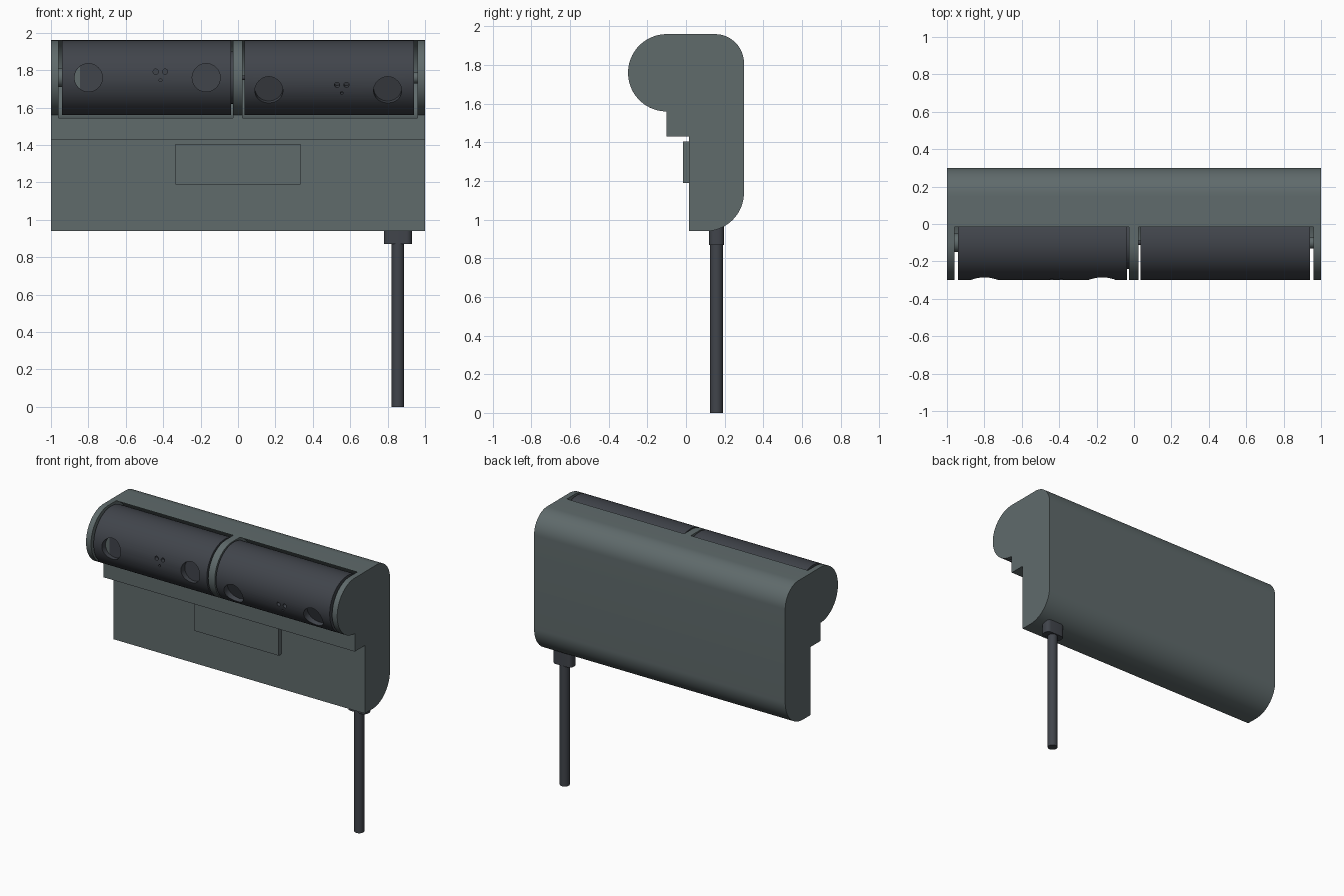
import bpy, bmesh
from math import sin, cos, pi, radians
from mathutils import Vector, Matrix

if "Cube" in bpy.data.objects:
    bpy.data.objects.remove(bpy.data.objects["Cube"], do_unlink=True)

AXIS_Y, AXIS_Z, R = -0.10, 1.76, 0.20   # shared axis of the two barrels


def material(name, rgb):
    m = bpy.data.materials.new(name)
    m.use_nodes = True
    m.diffuse_color = (*rgb, 1)
    m.node_tree.nodes["Principled BSDF"].inputs["Base Color"].default_value = (*rgb, 1)
    return m


GREY = material("slate grey", (0.115, 0.145, 0.148))
DARK = material("charcoal", (0.052, 0.058, 0.070))


def finish(bm, name, mat, smooth=True):
    bmesh.ops.recalc_face_normals(bm, faces=bm.faces)
    me = bpy.data.meshes.new(name)
    bm.to_mesh(me)
    bm.free()
    ob = bpy.data.objects.new(name, me)
    bpy.context.collection.objects.link(ob)
    me.materials.append(mat)
    if smooth:
        shade(ob)
    return ob


def shade(ob):
    bpy.ops.object.select_all(action='DESELECT')
    ob.select_set(True)
    bpy.context.view_layer.objects.active = ob
    bpy.ops.object.shade_smooth_by_angle(angle=radians(30))


def rod(name, a, b, radius, mat, sides=64):
    """Cylinder running from point a to point b."""
    a, b = Vector(a), Vector(b)
    d = b - a
    bm = bmesh.new()
    turn = Vector((0, 0, 1)).rotation_difference(d).to_matrix().to_4x4()
    bmesh.ops.create_cone(bm, cap_ends=True, segments=sides, radius1=radius, radius2=radius,
                          depth=d.length, matrix=Matrix.Translation((a + b) / 2) @ turn)
    return finish(bm, name, mat)


def axle(name, x0, x1, radius, mat, sides=64):
    return rod(name, (x0, AXIS_Y, AXIS_Z), (x1, AXIS_Y, AXIS_Z), radius, mat, sides)


def box(name, lo, hi, mat):
    lo, hi = Vector(lo), Vector(hi)
    bm = bmesh.new()
    bmesh.ops.create_cube(bm, size=1, matrix=Matrix.Translation((lo + hi) / 2)
                          @ Matrix.Diagonal((*(hi - lo), 1)))
    return finish(bm, name, mat, False)


def arc(cy, cz, r, a0, a1, n):
    return [(cy + r * cos(radians(a0 + (a1 - a0) * i / n)),
             cz + r * sin(radians(a0 + (a1 - a0) * i / n))) for i in range(n + 1)]


def carve(ob, cutters):
    for c in cutters:
        mod = ob.modifiers.new("cut", 'BOOLEAN')
        mod.object, mod.operation, mod.solver = c, 'DIFFERENCE', 'EXACT'
        bpy.context.view_layer.objects.active = ob
        bpy.ops.object.modifier_apply(modifier=mod.name)
        bpy.data.objects.remove(c, do_unlink=True)
    shade(ob)


# Housing: side profile extruded across the full width
profile = (arc(AXIS_Y, AXIS_Z, R, 270, 90, 40) + arc(0.15, 1.81, 0.15, 90, 0, 16)
           + arc(0.10, 1.14, 0.20, 0, -90, 20)
           + [(0.015, 0.94), (0.015, 1.43), (-0.10, 1.43)])
bm = bmesh.new()
face = bm.faces.new([bm.verts.new((-1, y, z)) for y, z in profile])
ext = bmesh.ops.extrude_face_region(bm, geom=[face])
bmesh.ops.translate(bm, vec=(2, 0, 0),
                    verts=[v for v in ext["geom"] if isinstance(v, bmesh.types.BMVert)])
housing = finish(bm, "housing", GREY)
carve(housing, [axle("bay_cutter", x0, x1, 0.217, GREY, 96)
                for x0, x1 in ((-0.96, -0.027), (0.025, 0.96))])


# Barrels: each with two round lens recesses and three small holes
def barrel(name, x0, x1, tilt, lenses, mid):
    ob = axle(name, x0, x1, R, DARK, 96)
    cutters = []

    def drill(x, up, radius, depth):
        out = Vector((0, -cos(tilt), -sin(tilt)))
        side = Vector((0, -sin(tilt), cos(tilt)))
        base = Vector((x, AXIS_Y, AXIS_Z)) + side * up
        cutters.append(rod("drill", base + out * (R - depth), base + out * 0.3,
                           radius, DARK, 40))

    for x in lenses:
        drill(x, 0, 0.075, 0.045)
    for dx, up, radius in ((-0.025, 0.032, 0.014), (0.025, 0.032, 0.014), (0, -0.014, 0.008)):
        drill(mid + dx, up, radius, 0.03)
    carve(ob, cutters)


barrel("right_barrel", -0.94, -0.038, 0, (-0.80, -0.17), -0.415)
barrel("left_barrel", 0.035, 0.94, radians(20.5), (0.165, 0.80), 0.555)

# Pale sliver inside the outermost recess
bm = bmesh.new()
pts = [(-0.80 + y, z) for y, z in arc(0, AXIS_Z, 0.074, 126, 234, 16)]
bm.faces.new([bm.verts.new((x, AXIS_Y - R + 0.043, z)) for x, z in pts])
sliver = finish(bm, "recess_sliver", GREY, False)
solid = sliver.modifiers.new("thickness", 'SOLIDIFY')
solid.thickness, solid.offset = 0.003, 0

# Pivots joining the barrels to the end plates and divider
axle("right_outer_pivot", -0.97, -0.93, 0.05, GREY)
axle("right_inner_pivot", -0.045, -0.02, 0.14, DARK)
axle("left_inner_pivot", 0.02, 0.045, 0.012, DARK, 24)
axle("left_outer_pivot", 0.93, 0.97, 0.03, GREY)

# Raised front panel
box("front_panel", (-0.335, -0.015, 1.19), (0.335, 0.02, 1.405), GREY)

# Cable and its rounded strain relief
relief = box("strain_relief", (0.78, 0.12, 0.87), (0.93, 0.197, 1.05), DARK)
bm = bmesh.new()
bm.from_mesh(relief.data)
upright = [e for e in bm.edges if abs(e.verts[0].co.z - e.verts[1].co.z) > 0.1]
bmesh.ops.bevel(bm, geom=upright, offset=0.03, segments=6, profile=0.5, affect='EDGES')
bm.to_mesh(relief.data)
bm.free()
shade(relief)
rod("cable", (0.855, 0.158, 0), (0.855, 0.158, 0.9), 0.033, DARK, 32)
